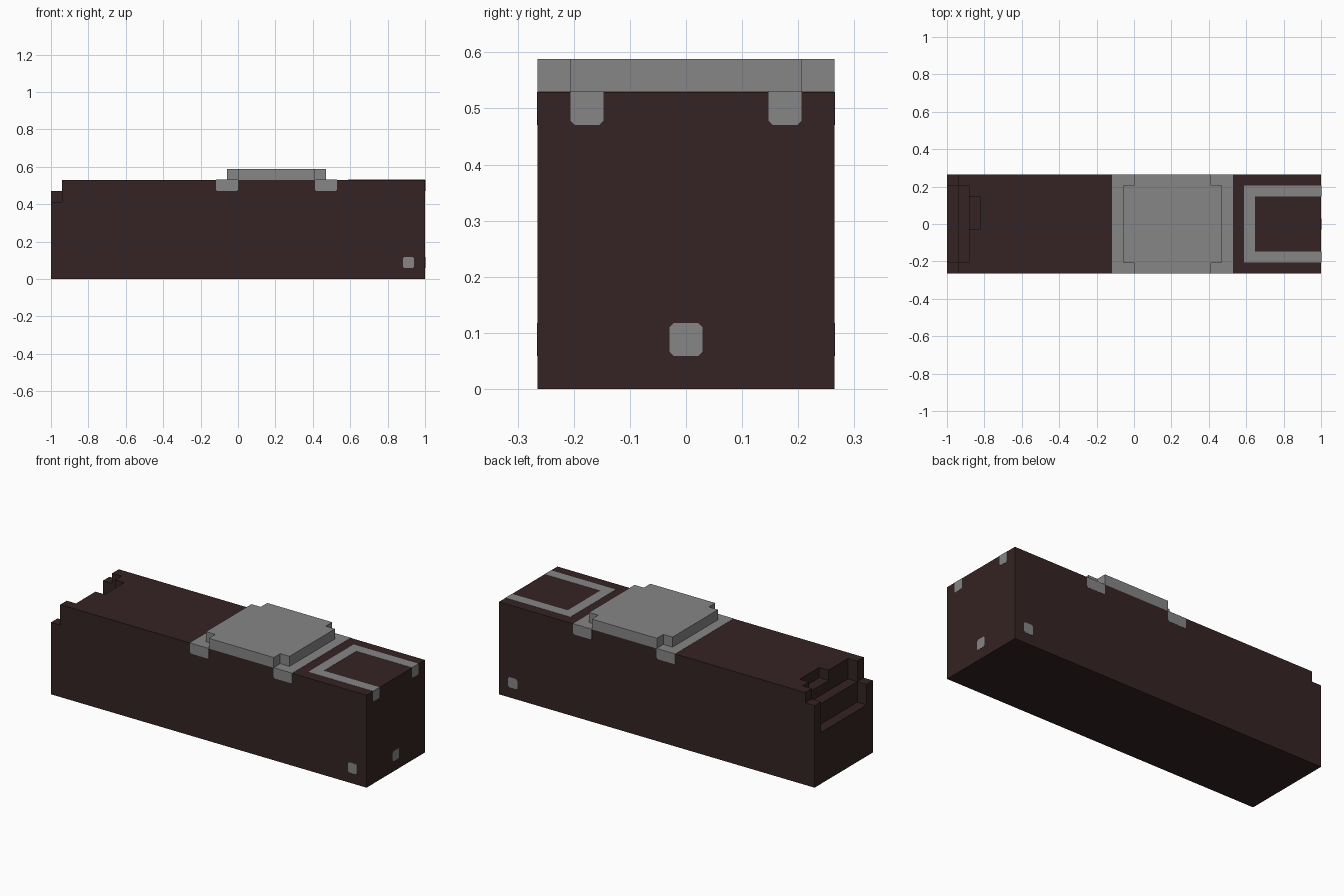
import bpy, bmesh

U = 1 / 17            # one block of the model's grid
LONG, WIDE, TALL = 34, 9, 9
SKIN = 0.02           # thickness of painted plates, in blocks
CUT = 0.13            # clipped corner of painted plates

old = bpy.data.objects.get("Cube")
if old:
    bpy.data.objects.remove(old)


def material(name, colour):
    m = bpy.data.materials.new(name)
    m.use_nodes = True
    m.diffuse_color = colour
    m.node_tree.nodes["Principled BSDF"].inputs["Base Color"].default_value = colour
    return m


BROWN = material("dark brown", (0.036, 0.017, 0.017, 1))
GREY = material("mid grey", (0.24, 0.24, 0.24, 1))


def prism(name, outline, place, low, high, mat):
    """Extrude an outline; place maps (u, v, depth) to grid coordinates."""
    bm = bmesh.new()

    def vert(u, v, w):
        x, y, z = place(u, v, w)
        return bm.verts.new(((x - LONG / 2) * U, (y - WIDE / 2) * U, z * U))

    bottom = [vert(u, v, low) for u, v in outline]
    top = [vert(u, v, high) for u, v in outline]
    bm.faces.new(bottom)
    bm.faces.new(top)
    n = len(outline)
    for i in range(n):
        j = (i + 1) % n
        bm.faces.new((bottom[i], bottom[j], top[j], top[i]))
    bmesh.ops.recalc_face_normals(bm, faces=bm.faces)
    mesh = bpy.data.meshes.new(name)
    bm.to_mesh(mesh)
    bm.free()
    mesh.materials.append(mat)
    ob = bpy.data.objects.new(name, mesh)
    bpy.context.collection.objects.link(ob)
    return ob


# Directions in which outlines are laid
def upward(u, v, w): return (u, v, w)
def on_front(u, v, w): return (u, -w, v)
def on_back(u, v, w): return (u, WIDE + w, v)
def on_end(u, v, w): return (LONG + w, u, v)


def rect(a, b, c, d):
    return [(a, c), (b, c), (b, d), (a, d)]


def clipped(a, b, c, d, top_too):
    pts = [(a, c + CUT), (a + CUT, c), (b - CUT, c), (b, c + CUT)]
    if top_too:
        return pts + [(b, d - CUT), (b - CUT, d), (a + CUT, d), (a, d - CUT)]
    return pts + [(b, d), (a, d)]


# Body with the stepped recess at its -x end
body = prism("body", rect(0, LONG, 0, WIDE), upward, 0, TALL, BROWN)
recess = [
    (-1, 1, -1, 10, 8),   # ledge across the end
    (-1, 1, -1, 8, 7),    # lower front post
    (-1, 1, 1, 8, 5),     # deep slot between posts
    (-1, 2, 1, 8, 7),     # step behind the slot
    (-1, 3, 4, 7, 8),     # small upper notch
]
for a, b, c, d, floor in recess:
    cutter = prism("recess_cutter", rect(a, b, c, d), upward, floor, TALL + 1, BROWN)
    cutter.hide_render = True
    mod = body.modifiers.new("recess", "BOOLEAN")
    mod.operation = "DIFFERENCE"
    mod.solver = "EXACT"
    mod.object = cutter
    bpy.context.view_layer.objects.active = body
    bpy.ops.object.modifier_apply(modifier=mod.name)
    bpy.data.objects.remove(cutter)

# Raised lid plate with notched corners
lid = [(16, 1), (17, 1), (17, 0), (24, 0), (24, 1), (25, 1),
       (25, 8), (24, 8), (24, 9), (17, 9), (17, 8), (16, 8)]
prism("lid_plate", lid, upward, TALL, TALL + 1, GREY)

# Straps under the lid, folded over both long sides
for side, x in (("rear", 15), ("fore", 24)):
    prism(side + "_strap", rect(x, x + 2, 0, WIDE), upward, TALL, TALL + SKIN, GREY)
    for face, place in (("front", on_front), ("back", on_back)):
        prism(f"{side}_strap_{face}_tab", clipped(x, x + 2, 8, TALL, False),
              place, 0, SKIN, GREY)

# Open frame on the top, folded over the +x end
frame = [(27, 1), (LONG, 1), (LONG, 2), (28, 2), (28, 7), (LONG, 7), (LONG, 8), (27, 8)]
prism("top_frame", frame, upward, TALL, TALL + SKIN, GREY)
for name, y in (("front", 1), ("back", 7)):
    prism(f"frame_{name}_tab", clipped(y, y + 1, 8, TALL, False), on_end, 0, SKIN, GREY)

# Small studs low on three sides
for name, place, u in (("front", on_front, 32), ("back", on_back, 32), ("end", on_end, 4)):
    prism(name + "_stud", clipped(u, u + 1, 1, 2, True), place, 0, SKIN, GREY)
